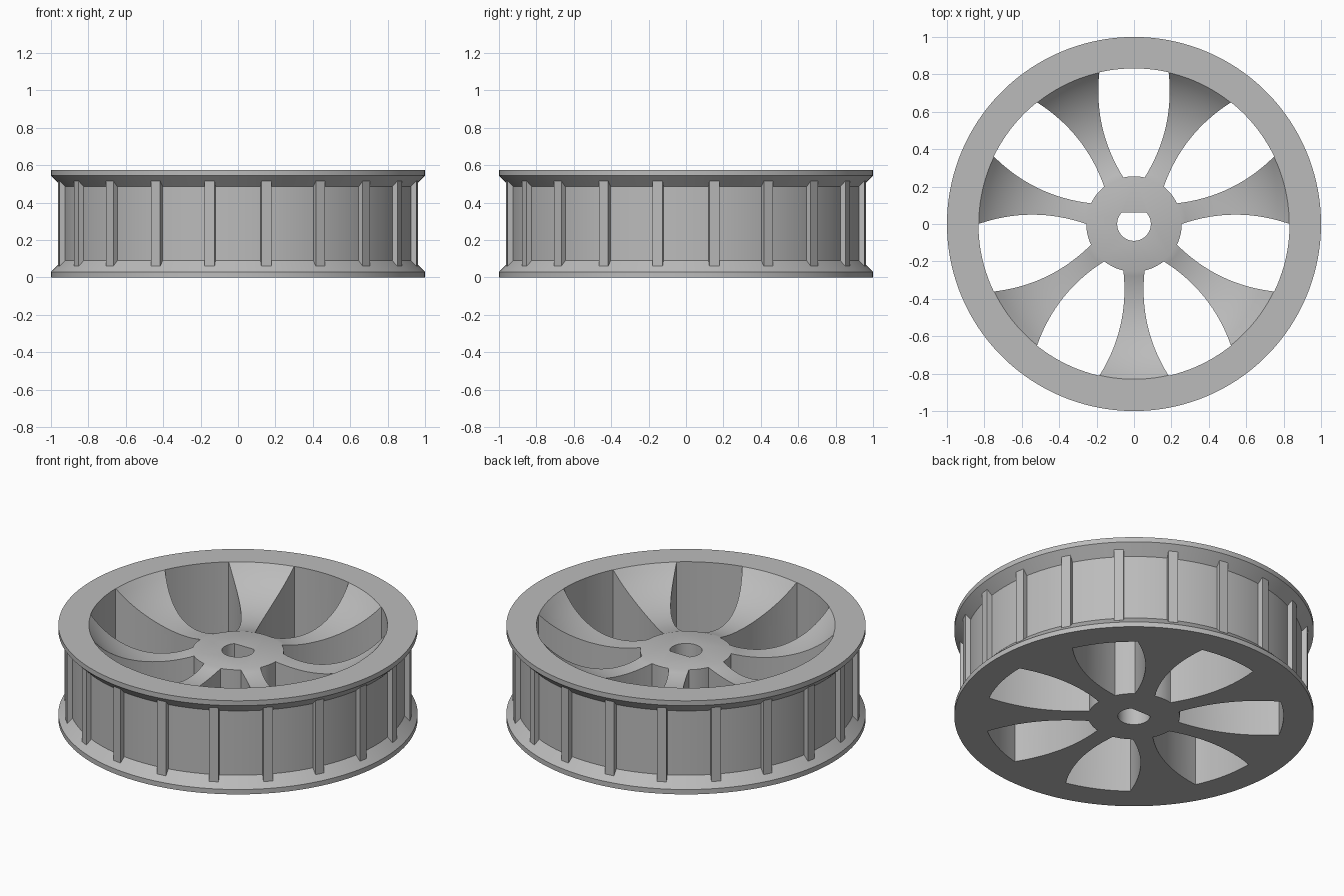
import bpy
import bmesh
from math import sin, cos, pi, radians, sqrt

cube = bpy.data.objects.get("Cube")
if cube:
    bpy.data.objects.remove(cube, do_unlink=True)

SPOKES, RIBS, SEGMENTS = 7, 20, 140
HEIGHT = 0.575
RIM_R, HUB_R = 0.83, 0.25
FLANGE, DRUM_R, RIB_R = 0.03, 0.94, 0.97

gray = bpy.data.materials.new("light gray plastic")
gray.use_nodes = True
color = (0.5, 0.5, 0.5, 1)
gray.diffuse_color = color
gray.node_tree.nodes["Principled BSDF"].inputs["Base Color"].default_value = color


def make_object(name, bm):
    bmesh.ops.recalc_face_normals(bm, faces=bm.faces)
    mesh = bpy.data.meshes.new(name)
    bm.to_mesh(mesh)
    bm.free()
    mesh.materials.append(gray)
    obj = bpy.data.objects.new(name, mesh)
    bpy.context.collection.objects.link(obj)
    return obj


def lathe(name, profile):
    """Revolve (radius, z) points around z and cap both ends."""
    bm = bmesh.new()
    rings = [[bm.verts.new((r * cos(2 * pi * i / SEGMENTS), r * sin(2 * pi * i / SEGMENTS), z))
              for i in range(SEGMENTS)] for r, z in profile]
    for a, b in zip(rings, rings[1:]):
        for i in range(SEGMENTS):
            j = (i + 1) % SEGMENTS
            bm.faces.new((a[i], a[j], b[j], b[i]))
    bm.faces.new(rings[0])
    bm.faces.new(rings[-1])
    return make_object(name, bm)


def add_prism(bm, outline, z0, z1):
    """Extrude a flat (x, y) outline from z0 to z1."""
    low = [bm.verts.new((x, y, z0)) for x, y in outline]
    high = [bm.verts.new((x, y, z1)) for x, y in outline]
    bm.faces.new(low)
    bm.faces.new(high)
    for i in range(len(outline)):
        j = (i + 1) % len(outline)
        bm.faces.new((low[i], low[j], high[j], high[i]))


def turn(points, angle):
    c, s = cos(angle), sin(angle)
    return [(x * c - y * s, x * s + y * c) for x, y in points]


# Wheel body: flat base, two flanges around the drum, dished top face
BOWL_R, BOWL_MID = 0.523, 0.429


def bowl_z(r):
    drop = sqrt(BOWL_R ** 2 - (RIM_R - BOWL_MID) ** 2)
    return HEIGHT + drop - sqrt(BOWL_R ** 2 - (r - BOWL_MID) ** 2)


taper = 1 - DRUM_R
profile = [(1, 0), (1, FLANGE), (DRUM_R, FLANGE + taper),
           (DRUM_R, HEIGHT - FLANGE - taper), (1, HEIGHT - FLANGE), (1, HEIGHT)]
STEPS = 20
for i in range(STEPS + 1):
    r = RIM_R + (HUB_R - RIM_R) * i / STEPS
    profile.append((r, bowl_z(r)))
wheel = lathe("wheel_body", profile)

# Openings between the spokes: sides bulge so that each spoke has a narrow waist
half = pi / SPOKES / 2
inner, outer, bulge, n = HUB_R + 0.005, RIM_R + 0.002, 0.05, 16
side = []
for i in range(n + 1):
    t = i / n
    side.append((inner + (outer - inner) * t, 4 * bulge * t * (1 - t)))
left = turn(side, half)
right = [(x, -y) for x, y in left]
outer_arc = [(outer * cos(a), outer * sin(a))
             for a in (-half + 2 * half * i / 10 for i in range(1, 10))]
inner_arc = [(inner * cos(a), inner * sin(a))
             for a in (half - 2 * half * i / 6 for i in range(1, 6))]
opening = right + outer_arc + left[::-1] + inner_arc

cut = bmesh.new()
for k in range(SPOKES):
    add_prism(cut, turn(opening, pi / 2 + 2 * pi * k / SPOKES), -0.1, 0.7)

# D-shaped shaft hole with its flat towards the back
bore, start = 0.09, radians(138)
add_prism(cut, [(bore * cos(a), bore * sin(a))
                for a in (start + radians(264) * i / 36 for i in range(37))], -0.1, 0.7)
cutter = make_object("opening_cutter", cut)
cutter.hide_render = True

bpy.context.view_layer.objects.active = wheel
mod = wheel.modifiers.new("openings", "BOOLEAN")
mod.operation, mod.solver, mod.object = "DIFFERENCE", "EXACT", cutter
bpy.ops.object.modifier_apply(modifier=mod.name)
bpy.data.objects.remove(cutter, do_unlink=True)

bpy.ops.object.select_all(action="DESELECT")
wheel.select_set(True)
bpy.ops.object.shade_smooth_by_angle(angle=radians(28))

# Grip ribs around the drum
ribs = bmesh.new()
w = 0.027
box = [(DRUM_R - 0.02, -w), (RIB_R, -w), (RIB_R, w), (DRUM_R - 0.02, w)]
for k in range(RIBS):
    add_prism(ribs, turn(box, 2 * pi * (k + 0.5) / RIBS), 0.06, HEIGHT - 0.06)
make_object("grip_ribs", ribs)
